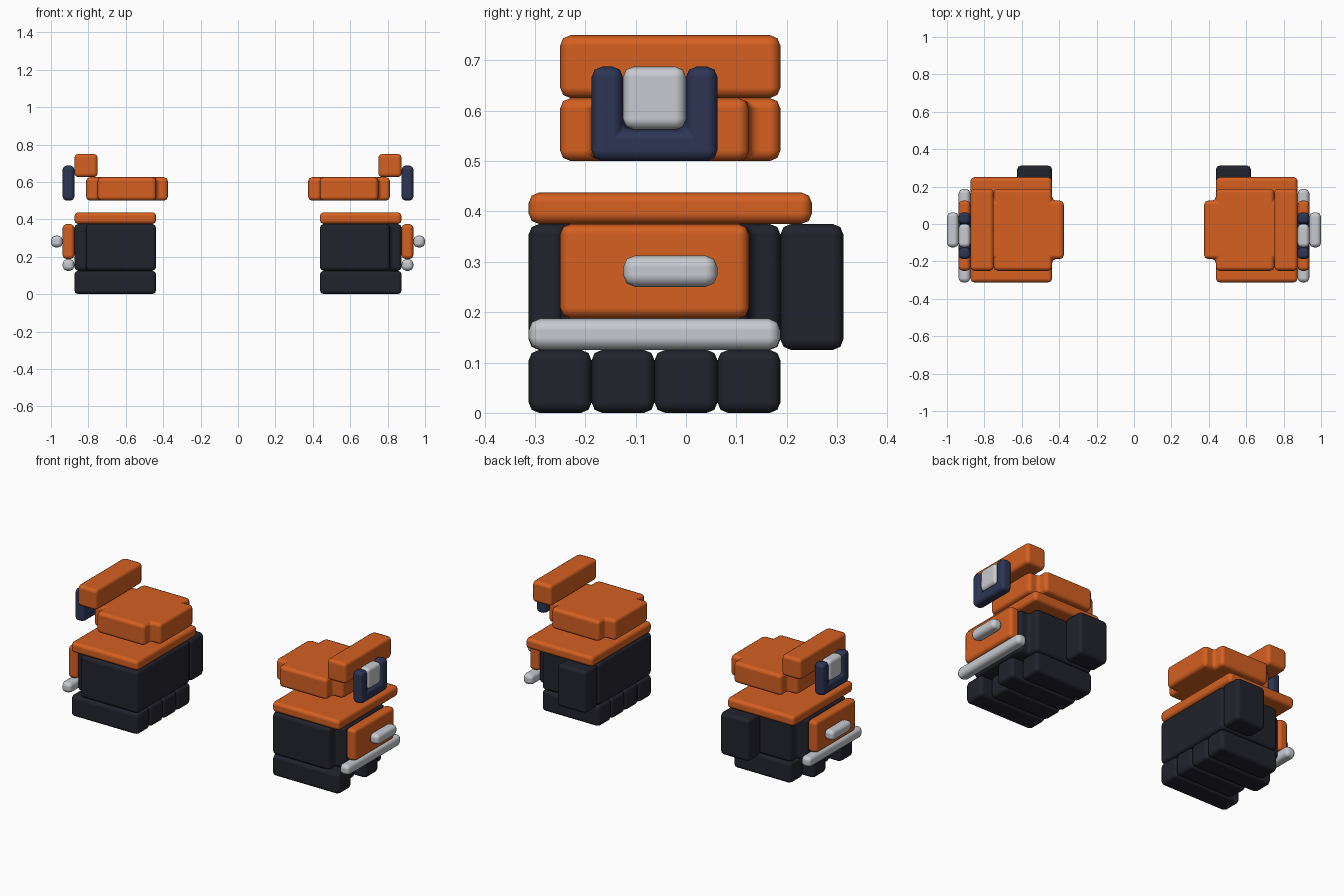
import bpy
import bmesh
from mathutils import Vector

if "Cube" in bpy.data.objects:
    bpy.data.objects.remove(bpy.data.objects["Cube"])

U = 1 / 16  # modelling grid step


def material(name, rgb):
    m = bpy.data.materials.new(name)
    m.diffuse_color = (*rgb, 1)
    m.use_nodes = True
    m.node_tree.nodes["Principled BSDF"].inputs["Base Color"].default_value = m.diffuse_color
    return m


ORANGE = material("orange", (0.66, 0.115, 0.015))
DARK = material("charcoal", (0.016, 0.016, 0.026))
NAVY = material("navy", (0.026, 0.036, 0.088))
SILVER = material("silver", (0.58, 0.59, 0.63))


def prism(name, outline, depth, mat, bevel=0.021):
    """Extrude an outline of 3D grid points along depth, soften it and mirror it in x."""
    bm = bmesh.new()
    face = bm.faces.new([bm.verts.new(Vector(p) * U) for p in outline])
    ext = bmesh.ops.extrude_face_region(bm, geom=[face], use_keep_orig=True)
    verts = [v for v in ext["geom"] if isinstance(v, bmesh.types.BMVert)]
    bmesh.ops.translate(bm, verts=verts, vec=Vector(depth) * U)
    bmesh.ops.recalc_face_normals(bm, faces=bm.faces[:])
    for f in bm.faces:
        f.smooth = True
    me = bpy.data.meshes.new(name)
    bm.to_mesh(me)
    bm.free()
    me.materials.append(mat)
    ob = bpy.data.objects.new(name, me)
    bpy.context.collection.objects.link(ob)
    b = ob.modifiers.new("soft_edges", "BEVEL")
    b.width = bevel
    b.segments = 2
    b.limit_method = "ANGLE"
    b.harden_normals = True
    m = ob.modifiers.new("mirror", "MIRROR")
    m.use_mirror_merge = False
    return ob


def box(name, x, y, z, mat, bevel=0.021):
    pts = [(x[0], y[0], z[0]), (x[1], y[0], z[0]), (x[1], y[1], z[0]), (x[0], y[1], z[0])]
    return prism(name, pts, (0, 0, z[1] - z[0]), mat, bevel)


# Bottom treads, alternating long and short on the outer side
for i in range(4):
    box(f"tread_{i + 1}", (7, 14 if i % 2 == 0 else 13), (-5 + 2 * i, -3 + 2 * i), (0, 2), DARK)

# Main body with a raised outer section
body = [(7, -5), (13, -5), (13, -4), (14, -4), (14, 2), (13, 2), (13, 3), (7, 3)]
prism("body", [(x, y, 2) for x, y in body], (0, 0, 4), DARK)
box("rear_block", (7, 10), (3, 5), (2, 6), DARK)

# Top plate, side panel, rail and handle
box("top_plate", (7, 14), (-5, 4), (6, 7), ORANGE)
box("side_panel", (14, 15), (-4, 2), (3, 6), ORANGE)
box("side_rail", (14, 15), (-5, 3), (2, 3), SILVER, 0.024)
box("side_handle", (15, 16), (-2, 1), (4, 5), SILVER, 0.024)

# Floating upper block with stepped corners
upper = [(7, -4), (12, -4), (12, -3), (13, -3), (13, 2), (12, 2),
         (12, 3), (7, 3), (7, 2), (6, 2), (6, -3), (7, -3)]
prism("upper_block", [(x, y, 8) for x, y in upper], (0, 0, 2), ORANGE)
box("upper_bar", (12, 14), (-4, 3), (10, 12), ORANGE)

# U-shaped bracket holding a silver insert
bracket = [(-3, 8), (1, 8), (1, 11), (0, 11), (0, 9), (-2, 9), (-2, 11), (-3, 11)]
prism("bracket", [(14, y, z) for y, z in bracket], (1, 0, 0), NAVY)
box("bracket_insert", (14, 15), (-2, 0), (9, 11), SILVER)
